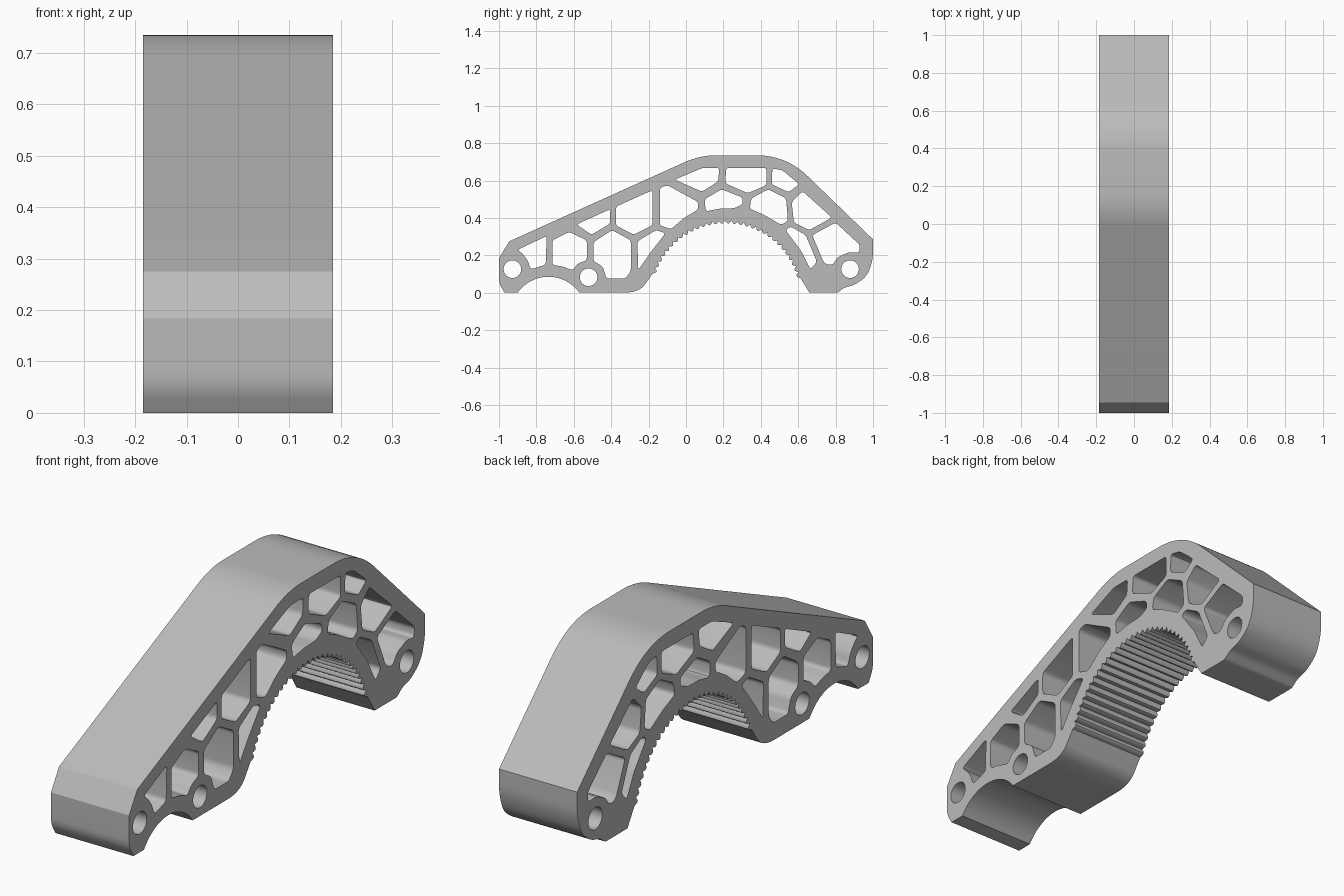
import bpy
import math
from mathutils import Vector

if "Cube" in bpy.data.objects:
    bpy.data.objects.remove(bpy.data.objects["Cube"])

HALF_WIDTH = 0.185


def arc(cy, cz, r, start, end, steps):
    """Points on a circular arc, angles in degrees."""
    angles = [math.radians(start + (end - start) * i / steps) for i in range(steps + 1)]
    return [(cy + r * math.cos(a), cz + r * math.sin(a)) for a in angles]


def rounded(points, radius=0.016, steps=4):
    """Round every corner; a third value on a point sets its own rounding."""
    result = []
    count = len(points)
    for i, p in enumerate(points):
        corner = Vector(p[:2])
        size = p[2] if len(p) > 2 else radius
        if size == 0:
            result.append(tuple(corner))
            continue
        to_prev = Vector(points[i - 1][:2]) - corner
        to_next = Vector(points[(i + 1) % count][:2]) - corner
        a = corner + to_prev.normalized() * min(size, to_prev.length * 0.45)
        b = corner + to_next.normalized() * min(size, to_next.length * 0.45)
        n = 12 if size > 0.05 else steps
        for k in range(n + 1):
            t = k / n
            result.append(tuple(a * (1 - t) ** 2 + corner * 2 * t * (1 - t) + b * t * t))
    return result


def toothed_arch(cy, cz, r, start, end, teeth, depth):
    """Arch lined with small rounded ridges pointing at its centre."""
    points = []
    steps = teeth * 6
    for i in range(steps + 1):
        a = math.radians(start + (end - start) * i / steps)
        rr = r - depth * abs(math.sin(math.pi * i / 6))
        points.append((cy + rr * math.cos(a), cz + rr * math.sin(a), 0))
    return points


def sharp(points):
    return [(y, z, 0) for y, z in points]


# Outer outline, from the front foot along the underside and back over the top
outline = [(-1.0, 0.05, 0.03), (-0.97, 0.0, 0)]
outline += sharp(arc(-0.735, -0.117, 0.2025, 144.6, 35.4, 16))
outline += [(-0.25, 0.0, 0.085)]
outline += toothed_arch(0.213, -0.025, 0.412, 162, 14.5, 31, 0.017)
outline += [(0.66, 0.0, 0), (0.81, 0.0, 0.01), (0.85, 0.03, 0.02), (0.90, 0.04, 0.03),
            (0.97, 0.09, 0.04), (1.0, 0.18, 0.04), (1.0, 0.285, 0),
            (0.535, 0.735, 0.16), (0.075, 0.735, 0.09), (-0.945, 0.275, 0), (-1.0, 0.185, 0)]
loops = [rounded(outline)]

# Pin holes
for cy, cz in ((-0.928, 0.126), (-0.521, 0.083), (0.877, 0.126)):
    loops.append(arc(cy, cz, 0.047, 0, 360, 32)[:-1])

# Openings of the lattice in the long front arm
front_openings = [
    [(-.90, .23), (-.745, .303), (-.75, .15), (-.83, .125), (-.845, .17), (-.87, .205)],
    [(-.715, .28), (-.625, .325), (-.53, .28), (-.53, .175), (-.58, .155), (-.605, .12),
     (-.66, .14), (-.715, .15)],
    [(-.585, .365), (-.405, .447), (-.405, .37), (-.505, .31)],
    [(-.495, .27), (-.395, .335), (-.295, .28), (-.295, .115), (-.325, .075), (-.425, .075),
     (-.445, .14), (-.495, .17)],
    [(-.375, .46), (-.18, .548), (-.18, .36), (-.28, .31), (-.375, .36)],
    [(-.26, .275), (-.16, .335), (-.11, .318), (-.19, .215), (-.255, .122)],
]
# Openings over the arch
crown_openings = [
    [(-.14, .56), (-.10, .575), (.065, .485), (.065, .445), (-.01, .40), (-.08, .34), (-.14, .36)],
    [(-.06, .605), (.09, .668), (.178, .668), (.172, .595), (.085, .54)],
    [(.10, .50), (.19, .553), (.30, .51), (.305, .475), (.26, .452), (.18, .45), (.105, .435)],
    [(.215, .668), (.43, .668), (.43, .575), (.33, .532), (.21, .585)],
    [(.35, .505), (.44, .553), (.535, .505), (.545, .385), (.51, .362), (.42, .415), (.34, .45)],
    [(.462, .665), (.515, .655), (.605, .58), (.55, .537), (.458, .58)],
]
# Openings of the short back arm
back_openings = [
    [(.565, .485), (.623, .543), (.78, .402), (.66, .335), (.577, .375)],
    [(.532, .335), (.558, .355), (.64, .308), (.70, .165), (.665, .125), (.615, .225)],
    [(.675, .308), (.80, .375), (.93, .255), (.925, .212), (.875, .218), (.81, .19),
     (.785, .15), (.755, .15), (.735, .165)],
]
for opening in front_openings + crown_openings + back_openings:
    loops.append(rounded(opening))

# Filled and extruded profile
curve = bpy.data.curves.new("lattice_bracket", 'CURVE')
curve.dimensions = '2D'
curve.fill_mode = 'BOTH'
curve.extrude = HALF_WIDTH
for loop in loops:
    spline = curve.splines.new('POLY')
    spline.points.add(len(loop) - 1)
    for point, (y, z) in zip(spline.points, loop):
        point.co = (y, z, 0, 1)
    spline.use_cyclic_u = True

bracket = bpy.data.objects.new("lattice_bracket", curve)
bpy.context.collection.objects.link(bracket)
bracket.rotation_euler = (math.pi / 2, 0, math.pi / 2)
bpy.context.view_layer.objects.active = bracket
bracket.select_set(True)
bpy.ops.object.convert(target='MESH')
bpy.ops.object.transform_apply(location=False, rotation=True, scale=False)

# Weld the caps to the walls and keep the rims crisp
bpy.ops.object.mode_set(mode='EDIT')
bpy.ops.mesh.select_all(action='SELECT')
bpy.ops.mesh.remove_doubles(threshold=0.0001)
bpy.ops.mesh.normals_make_consistent(inside=False)
bpy.ops.object.mode_set(mode='OBJECT')
bpy.ops.object.shade_smooth_by_angle(angle=math.radians(30))

# Plain grey plastic
grey = bpy.data.materials.new("plain_grey")
grey.diffuse_color = (0.5, 0.5, 0.5, 1)
grey.use_nodes = True
grey.node_tree.nodes["Principled BSDF"].inputs["Base Color"].default_value = grey.diffuse_color
bracket.data.materials.clear()
bracket.data.materials.append(grey)
